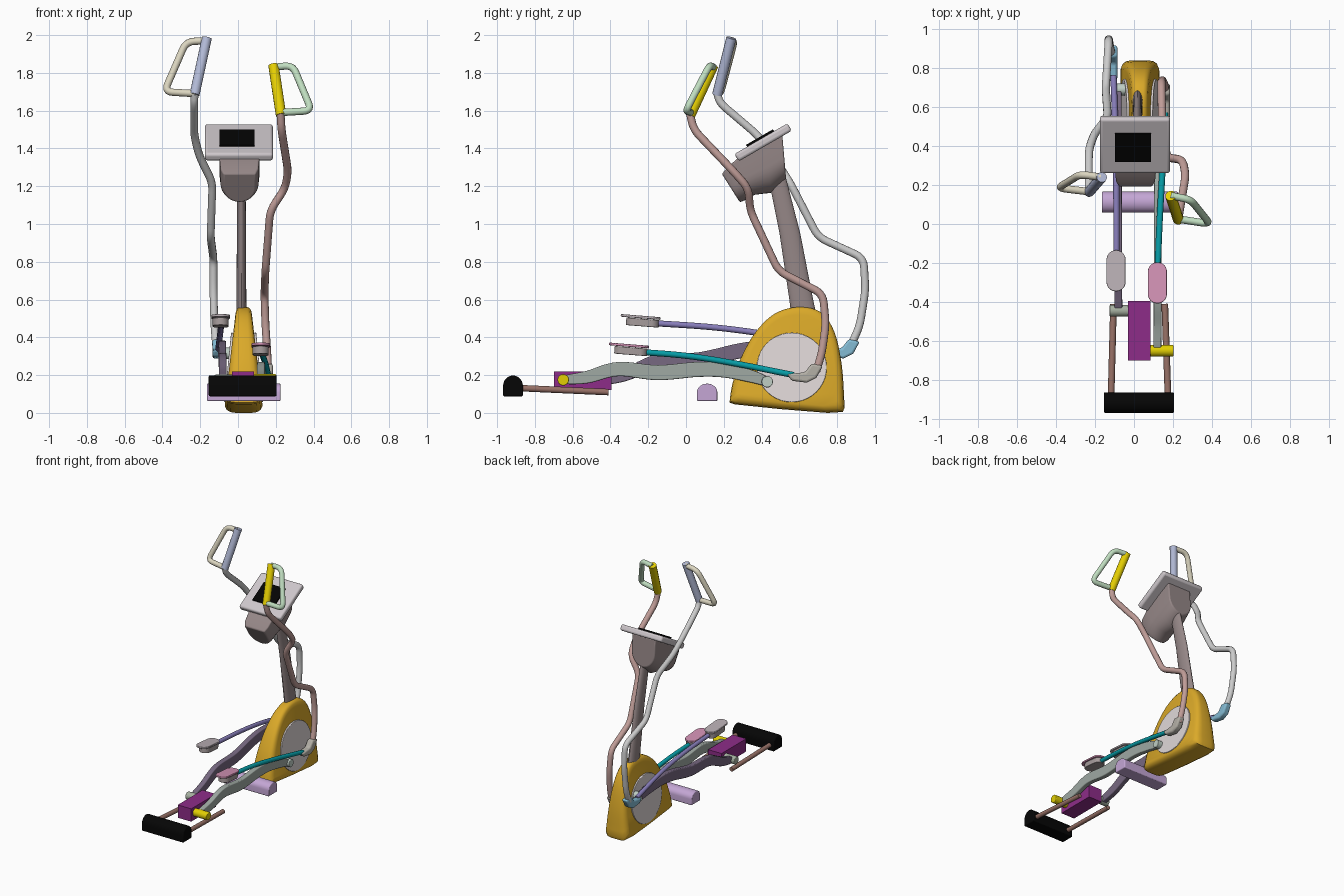
import bpy, bmesh, math
from mathutils import Vector, Matrix

if "Cube" in bpy.data.objects:
    bpy.data.objects.remove(bpy.data.objects["Cube"])

CX = 0.03  # centre plane of the frame


def finish(ob, color, bevel=0.0):
    if color:
        m = bpy.data.materials.new(ob.name + "_mat")
        m.diffuse_color = [(c / 255) ** 2.2 for c in color] + [1]
        m.use_nodes = True
        m.node_tree.nodes["Principled BSDF"].inputs["Base Color"].default_value = m.diffuse_color
        ob.data.materials.clear()
        ob.data.materials.append(m)
    bpy.ops.object.select_all(action='DESELECT')
    ob.select_set(True)
    bpy.context.view_layer.objects.active = ob
    if bevel:
        b = ob.modifiers.new("bevel", 'BEVEL')
        b.width, b.segments = bevel, 3
        b.limit_method, b.angle_limit = 'ANGLE', math.radians(40)
    bpy.ops.object.shade_smooth_by_angle(angle=math.radians(38))
    return ob


def spline(pts, n=6):
    """Catmull-Rom through the points."""
    p = [Vector(q) for q in pts]
    p = [2 * p[0] - p[1]] + p + [2 * p[-1] - p[-2]]
    out = []
    for i in range(1, len(p) - 2):
        a, b, c, d = p[i - 1:i + 3]
        for k in range(n):
            t = k / n
            out.append(0.5 * (2 * b + (c - a) * t + (2 * a - 5 * b + 4 * c - d) * t * t
                              + (3 * b - a - 3 * c + d) * t ** 3))
    return out + [p[-2]]


def loft(name, rings, color, bevel=0.0):
    """Skin equal-length rings and cap both ends."""
    bm = bmesh.new()
    vs = [[bm.verts.new(v) for v in r] for r in rings]
    n = len(vs[0])
    for a, b in zip(vs, vs[1:]):
        for i in range(n):
            bm.faces.new((a[i], a[(i + 1) % n], b[(i + 1) % n], b[i]))
    bm.faces.new(vs[0][::-1])
    bm.faces.new(vs[-1])
    bmesh.ops.recalc_face_normals(bm, faces=bm.faces)
    me = bpy.data.meshes.new(name)
    bm.to_mesh(me)
    bm.free()
    ob = bpy.data.objects.new(name, me)
    bpy.context.collection.objects.link(ob)
    return finish(ob, color, bevel)


def extrude_x(name, prof, x0, x1, color, bevel=0.0):
    return loft(name, [[(x, y, z) for y, z in prof] for x in (x0, x1)], color, bevel)


def tube(name, pts, r, color, rounding=0.05):
    """Round tube along a path with filleted corners."""
    p = [Vector(q) for q in pts]
    path = [p[0]]
    for a, b, c in zip(p, p[1:], p[2:]):
        s = b + (a - b).normalized() * min(rounding, (a - b).length * 0.45)
        e = b + (c - b).normalized() * min(rounding, (c - b).length * 0.45)
        path += [s * (1 - t) ** 2 + b * 2 * t * (1 - t) + e * t * t for t in (0, .2, .4, .6, .8, 1)]
    path.append(p[-1])
    cu = bpy.data.curves.new(name, 'CURVE')
    cu.dimensions, cu.bevel_depth, cu.bevel_resolution, cu.use_fill_caps = '3D', r, 4, True
    sp = cu.splines.new('POLY')
    sp.points.add(len(path) - 1)
    for q, v in zip(sp.points, path):
        q.co = (*v, 1)
    ob = bpy.data.objects.new(name, cu)
    bpy.context.collection.objects.link(ob)
    bpy.ops.object.select_all(action='DESELECT')
    ob.select_set(True)
    bpy.context.view_layer.objects.active = ob
    bpy.ops.object.convert(target='MESH')
    return finish(bpy.context.object, color)


def cylinder(name, loc, r, depth, color, tilt=0.0, bevel=0.0):
    """Cylinder with its axis along x."""
    bpy.ops.mesh.primitive_cylinder_add(vertices=40, radius=r, depth=depth, location=loc,
                                        rotation=(0, math.pi / 2 + tilt, 0))
    ob = bpy.context.object
    ob.name = name
    return finish(ob, color, bevel)


def box(name, loc, size, color, rot=0.0, bevel=0.0):
    bpy.ops.mesh.primitive_cube_add(size=1, location=loc, rotation=(rot, 0, 0))
    ob = bpy.context.object
    ob.name = name
    ob.data.transform(Matrix.Diagonal((*size, 1)))
    return finish(ob, color, bevel)


# flywheel housing: side outline, narrower toward the top, rounded shoulders
upper = spline([(.23, .055), (.245, .15), (.29, .29), (.37, .43), (.47, .525), (.59, .56), (.71, .535),
                (.785, .43), (.825, .25), (.84, .03)], 5)
outline = [tuple(v) for v in upper] + [(.83, .005), (.75, 0), (.5, .02), (.26, .045)]
rings = []
for f, s in ((-1, .86), (-.9, .94), (-.7, .985), (-.4, 1), (.4, 1), (.7, .985), (.9, .94), (1, .86)):
    rings.append([(CX + f * (.045 + .1 * (.55 - z)), .55 + (y - .55) * s, .27 + (z - .27) * s)
                  for y, z in outline])
loft("flywheel_housing", rings, (218, 168, 45))
for sx, side in ((-1, "left"), (1, "right")):
    cylinder(side + "_flywheel_disc", (CX + sx * .075, .56, .24), .185, .02, (222, 214, 214),
             -sx * .1, .004)

# mast
mast = []
for yc, z, hy, hx in ((.635, .45, .07, .028), (.61, .6, .063, .026), (.55, .95, .055, .024), (.47, 1.3, .045, .022)):
    mast.append([(.018 + hx * math.cos(a), yc + hy * math.sin(a), z)
                 for a in (i * math.tau / 20 for i in range(20))])
loft("mast", mast, (148, 134, 134))

# console pod: U-shaped sections, flat on top
pod = []
for (ty, tz), (by, bz), w in (((.19, 1.265), (.285, 1.115), .085), ((.215, 1.295), (.31, 1.125), .1),
                              ((.27, 1.345), (.365, 1.155), .105), ((.42, 1.44), (.45, 1.165), .105),
                              ((.51, 1.47), (.53, 1.24), .1)):
    t, b = Vector((0, ty, tz)), Vector((0, by, bz))
    sec = [(-1, 0), (-1, .25)] + [(-math.cos(a), .5 + .5 * math.sin(a))
                                  for a in (i * math.pi / 16 for i in range(17))] + [(1, .25), (1, 0)]
    pod.append([t.lerp(b, v) + Vector((.008 + u * w, 0, 0)) for u, v in sec])
loft("console_pod", pod, (148, 134, 134), .008)

# console panel with raised rim and screen
TILT = math.radians(30)
box("console_panel", (.005, .408, 1.432), (.36, .325, .045), (205, 198, 202), TILT, .014)
box("display_screen", (-.006, .392, 1.455), (.185, .165, .012), (12, 12, 12), TILT)

# swinging handlebars
tube("left_arm_bar", [(-.115, .87, .35), (-.125, .92, .46), (-.13, .95, .65), (-.13, .94, .82), (-.145, .70, .93),
                      (-.135, .55, 1.22), (-.205, .46, 1.36), (-.232, .38, 1.47), (-.232, .18, 1.64),
                      (-.23, .165, 1.69)], .021, (214, 218, 218))
tube("left_grip", [(-.23, .165, 1.685), (-.165, .24, 1.985)], .027, (178, 186, 215))
tube("left_grip_loop", [(-.225, .165, 1.69), (-.39, .185, 1.70), (-.275, .255, 1.965), (-.17, .24, 1.97)],
     .019, (218, 212, 190), .045)
tube("right_arm_bar", [(.16, .69, .22), (.155, .72, .32), (.145, .74, .47), (.14, .725, .63), (.145, .49, .75),
                       (.17, .34, 1.07), (.25, .33, 1.19), (.265, .25, 1.28), (.23, .04, 1.50),
                       (.225, .02, 1.59)], .021, (190, 155, 150))
tube("right_grip", [(.228, .022, 1.575), (.188, .145, 1.84)], .028, (228, 205, 10))
tube("right_grip_loop", [(.228, .025, 1.59), (.39, -.0, 1.60), (.29, .125, 1.84), (.19, .145, 1.83)],
     .019, (190, 220, 190), .045)

# elbow joints between the arm bars and the foot arms
elbow = [(.535, .205), (.56, .17), (.64, .16), (.69, .185), (.725, .25), (.665, .262), (.63, .215)]
extrude_x("right_elbow", elbow, .135, .185, (178, 174, 165), .012)
extrude_x("left_elbow", [(y + .195, z + .128) for y, z in elbow], -.135, -.085, (130, 185, 210), .012)

# foot arms
tube("left_foot_arm", [(-.105, .76, .335), (-.095, .45, .415), (-.09, .15, .455), (-.09, -.22, .478)],
     .016, (135, 125, 185), .15)
tube("right_foot_arm", [(.16, .57, .2), (.145, .25, .265), (.13, .0, .305), (.12, -.28, .325)],
     .016, (15, 155, 165), .15)


# pedals: rounded tray with a thin foot plate above
def slab(name, x, y, z, length, width, h, color):
    r, k = width / 2, length / 2 - width / 2
    ring = [(r * math.cos(a), (k if math.sin(a) > 0 else -k) + r * math.sin(a))
            for a in ((i + .5) * math.tau / 32 for i in range(32))]
    ob = loft(name, [[(px, py, pz) for px, py in ring] for pz in (-h / 2, h / 2)], color, .004)
    ob.location, ob.rotation_euler = (x, y, z), (-.08, 0, 0)


for side, x, y, z, c in (("left", -.092, -.24, .478, (185, 175, 180)), ("right", .12, -.302, .327, (210, 145, 180))):
    slab(side + "_pedal_tray", x, y + .01, z, .175, .085, .04, (165, 155, 155))
    slab(side + "_pedal_plate", x, y, z + .03, .212, .098, .014, c)

# wavy roller rails; the left one is swung half a turn of the crank ahead
wave = spline([(-.64, .175), (-.52, .19), (-.36, .232), (-.15, .213), (.06, .23), (.2, .225), (.34, .195), (.43, .165)], 6)
for side, x0, x1, end, color in (("right", .12, .125, (.43, .165), (158, 168, 162)),
                                 ("left", -.08, -.085, (.69, .315), (118, 104, 128))):
    start = Vector((-.64, .175)) if side == "right" else Vector((-.44, .17))
    old, new = Vector((1.07, -.01)), Vector(end) - start
    ang = math.atan2(new.y, new.x) - math.atan2(old.y, old.x)
    rot, s = Matrix.Rotation(ang, 2), new.length / old.length
    path = [start + rot @ (p - Vector((-.64, .175))) * s for p in wave]
    sections = []
    for i, p in enumerate(path):
        t = i / (len(path) - 1)
        d = (path[min(i + 1, len(path) - 1)] - path[max(i - 1, 0)]).normalized()
        nrm = Vector((-d.y, d.x)) * (.022 + .018 * math.sin(math.pi * t) ** .6)
        x = x0 + (x1 - x0) * t
        sections.append([(x - .02, *(p - nrm)), (x + .02, *(p - nrm)), (x + .02, *(p + nrm)), (x - .02, *(p + nrm))])
    loft(side + "_roller_rail", sections, color, .006)
    sx = 1 if side == "right" else -1
    cylinder(side + "_crank_pin", (CX + sx * .095, *end), .03, .07, (190, 205, 195), 0, .004)
cylinder("right_roller", (.14, -.65, .175), .03, .125, (225, 205, 10), 0, .005)
cylinder("left_roller", (-.075, -.445, .172), .03, .1, (165, 175, 160), 0, .005)

# rear track: block, side rods and cross feet
box("track_block", (.027, -.547, .17), (.116, .305, .1), (140, 48, 135))
for side, xa, xb in (("left", -.118, -.105), ("right", .175, .158)):
    tube(side + "_track_rod", [(xa, -.9, .132), (xb, -.41, .11)], .017, (150, 112, 102))


def foot(name, y, z, w, h, x0, x1, color):
    prof = [(y + w / 2, z), (y + w / 2, z + h / 2)]
    prof += [(y + w / 2 * math.cos(a), z + h / 2 + h / 2 * math.sin(a)) for a in (i * math.pi / 12 for i in range(1, 12))]
    prof += [(y - w / 2, z + h / 2), (y - w / 2, z)]
    extrude_x(name, prof, x0, x1, color, .006)


foot("front_foot", -.916, .088, .105, .11, -.155, .205, (14, 14, 14))
foot("middle_foot", .112, .063, .108, .092, -.165, .225, (195, 165, 212))
